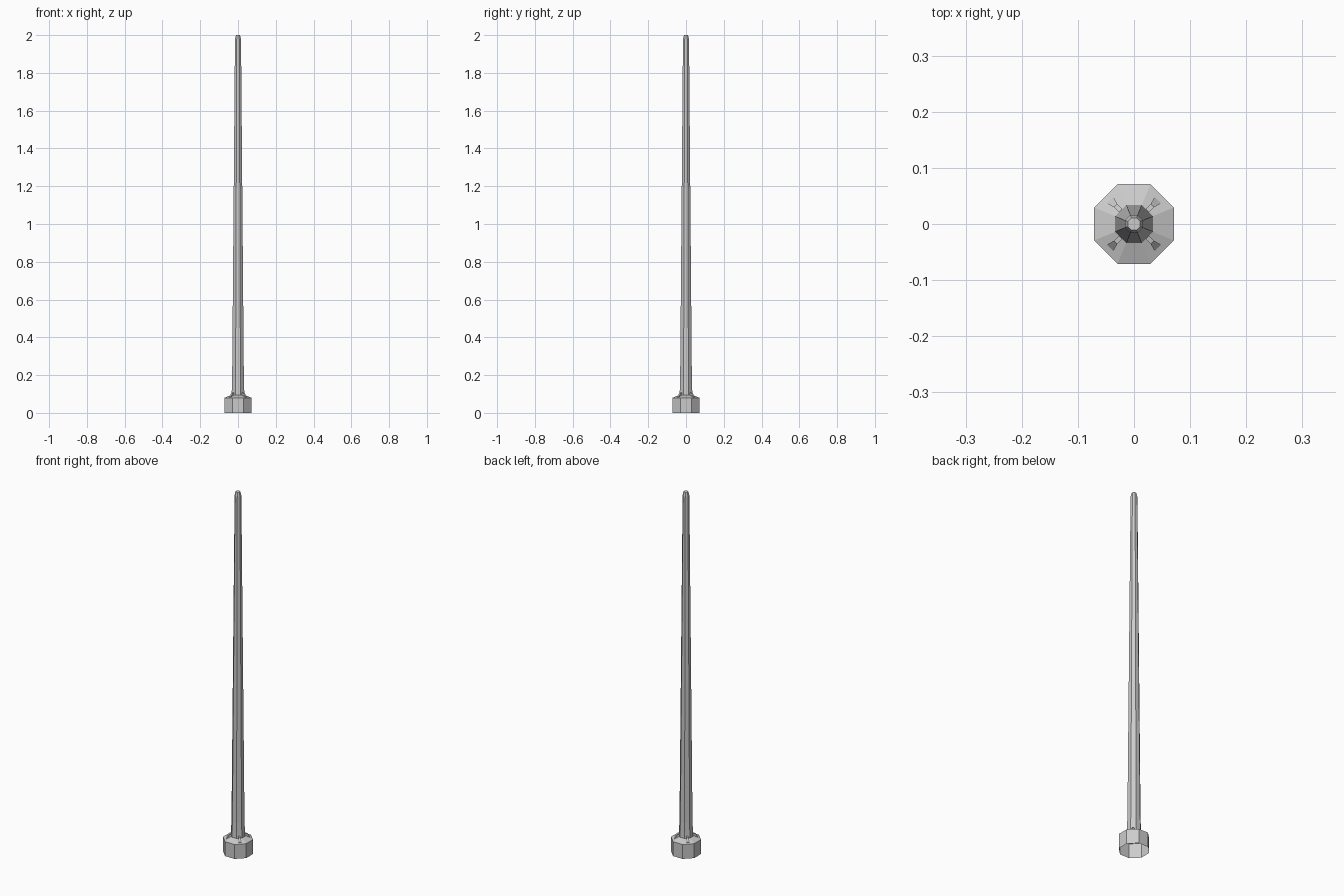
import bpy, bmesh, math

if "Cube" in bpy.data.objects:
    bpy.data.objects.remove(bpy.data.objects["Cube"])

SIDES = 8


def mesh_object(name, bm):
    bmesh.ops.recalc_face_normals(bm, faces=bm.faces)
    me = bpy.data.meshes.new(name)
    bm.to_mesh(me)
    bm.free()
    ob = bpy.data.objects.new(name, me)
    bpy.context.collection.objects.link(ob)
    return ob


def octagon_loft(name, profile, cap_top=False):
    """Stack octagon rings from (flat-to-centre distance, height) pairs."""
    bm = bmesh.new()
    rings = []
    for apothem, z in profile:
        r = apothem / math.cos(math.pi / SIDES)
        rings.append([bm.verts.new((r * math.cos((i + 0.5) * math.tau / SIDES),
                                    r * math.sin((i + 0.5) * math.tau / SIDES), z))
                      for i in range(SIDES)])
    for a, b in zip(rings, rings[1:]):
        for i in range(SIDES):
            j = (i + 1) % SIDES
            bm.faces.new((a[i], a[j], b[j], b[i]))
    if cap_top:
        bm.faces.new(rings[-1])
    return mesh_object(name, bm)


def gusset(name, angle):
    """Small wedge rib: (radius, half width, bottom z, top z) sections."""
    bm = bmesh.new()
    sections = [(0.030, 0.004, 0.088, 0.108),
                (0.046, 0.004, 0.084, 0.104),
                (0.060, 0.008, 0.080, 0.086)]
    rings = [[bm.verts.new(p) for p in ((r, -w, lo), (r, w, lo), (r, w, hi), (r, -w, hi))]
             for r, w, lo, hi in sections]
    for a, b in zip(rings, rings[1:]):
        for i in range(4):
            j = (i + 1) % 4
            bm.faces.new((a[i], a[j], b[j], b[i]))
    bm.faces.new(rings[0])
    bm.faces.new(rings[-1])
    ob = mesh_object(name, bm)
    ob.rotation_euler.z = angle
    return ob


# Open-bottomed base cover with sloped shoulder
octagon_loft("base_cover", [(0.071, 0), (0.071, 0.08), (0.033, 0.095)])

# Tapered pole with chamfered tip
octagon_loft("pole", [(0.034, 0.09), (0.031, 0.18), (0.016, 1.98), (0.011, 2.0)], cap_top=True)

# Ribs on the four diagonals
for k in range(4):
    gusset(f"base_rib_{k + 1}", math.radians(45 + 90 * k))
